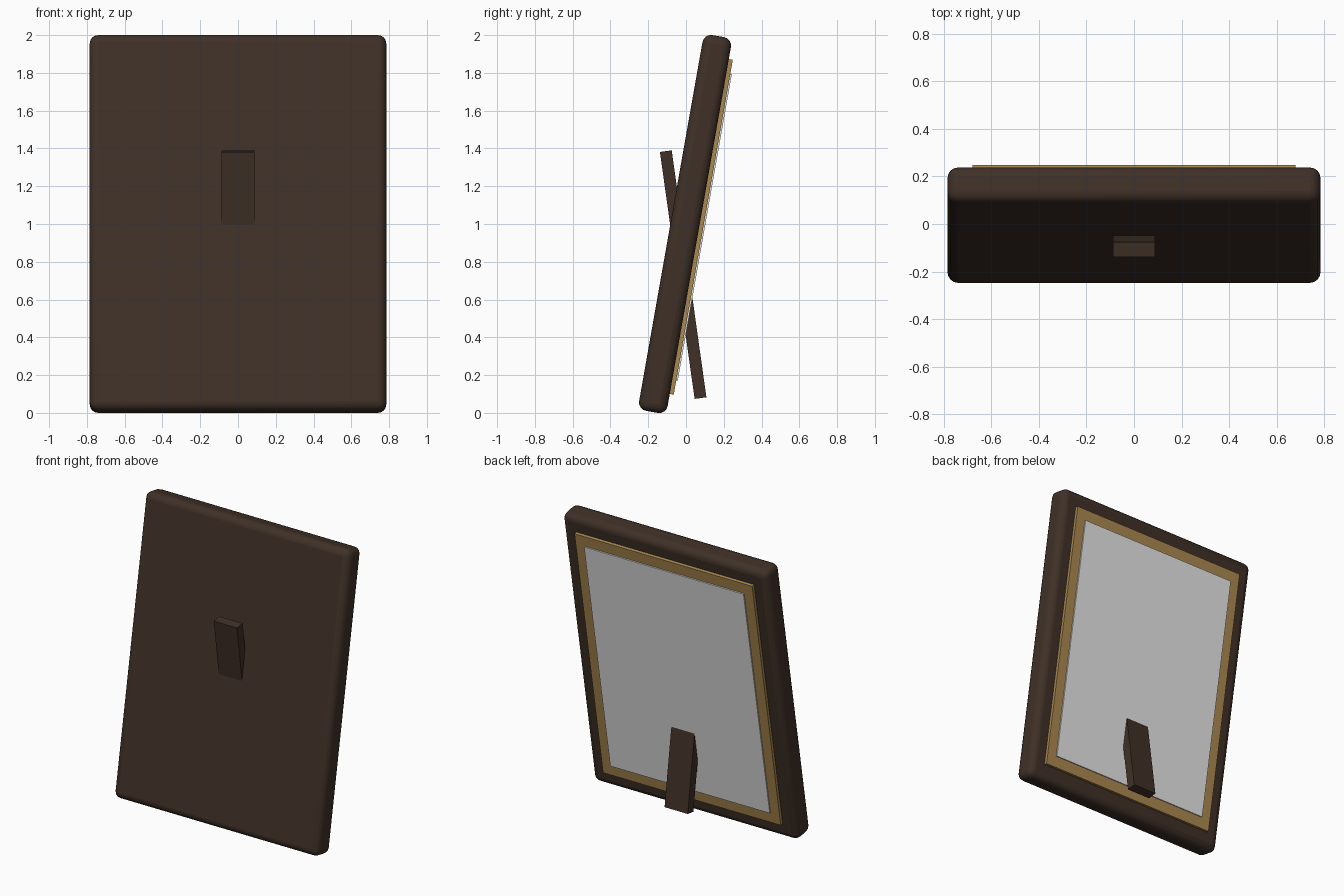
import bpy
from math import radians
from mathutils import Matrix

cube = bpy.data.objects.get("Cube")
if cube:
    bpy.data.objects.remove(cube, do_unlink=True)


def material(name, rgb):
    mat = bpy.data.materials.new(name)
    mat.use_nodes = True
    mat.diffuse_color = (*rgb, 1)
    bsdf = mat.node_tree.nodes["Principled BSDF"]
    bsdf.inputs["Base Color"].default_value = (*rgb, 1)
    bsdf.inputs["Roughness"].default_value = 0.6
    return mat


def box(name, size, offset, pose, mat):
    """Box of the given size, placed at an offset inside a tilted pose."""
    bpy.ops.mesh.primitive_cube_add(size=1)
    obj = bpy.context.object
    obj.name = name
    obj.data.transform(Matrix.Diagonal((*size, 1)))
    obj.matrix_world = pose @ Matrix.Translation(offset)
    obj.data.materials.append(mat)
    return obj


def tilted(y, z, degrees):
    return Matrix.Translation((0, y, z)) @ Matrix.Rotation(radians(degrees), 4, "X")


dark_wood = material("dark_wood", (0.05, 0.03, 0.02))
antique_gold = material("antique_gold", (0.4, 0.25, 0.08))
pale_grey = material("pale_grey", (0.8, 0.8, 0.8))

# Rounded wooden slab, leaning back
lean = tilted(-0.005, 1.0, -10)
frame = box("frame_body", (1.57, 0.153, 2.02), (0, 0, 0), lean, dark_wood)
bevel = frame.modifiers.new("rounded_edges", "BEVEL")
bevel.width = 0.045
bevel.segments = 4
bpy.ops.object.shade_smooth_by_angle(angle=radians(40))

# Gold border plate and the pale panel on its face
box("gold_border", (1.36, 0.04, 1.8), (0, 0.078, 0), lean, antique_gold)
box("display_panel", (1.22, 0.009, 1.65), (0, 0.1015, 0), lean, pale_grey)

# Support leg, crossing the slab at the opposite tilt
box("support_leg", (0.177, 0.063, 1.32), (0, 0, 0), tilted(-0.015, 0.732, 8), dark_wood)
